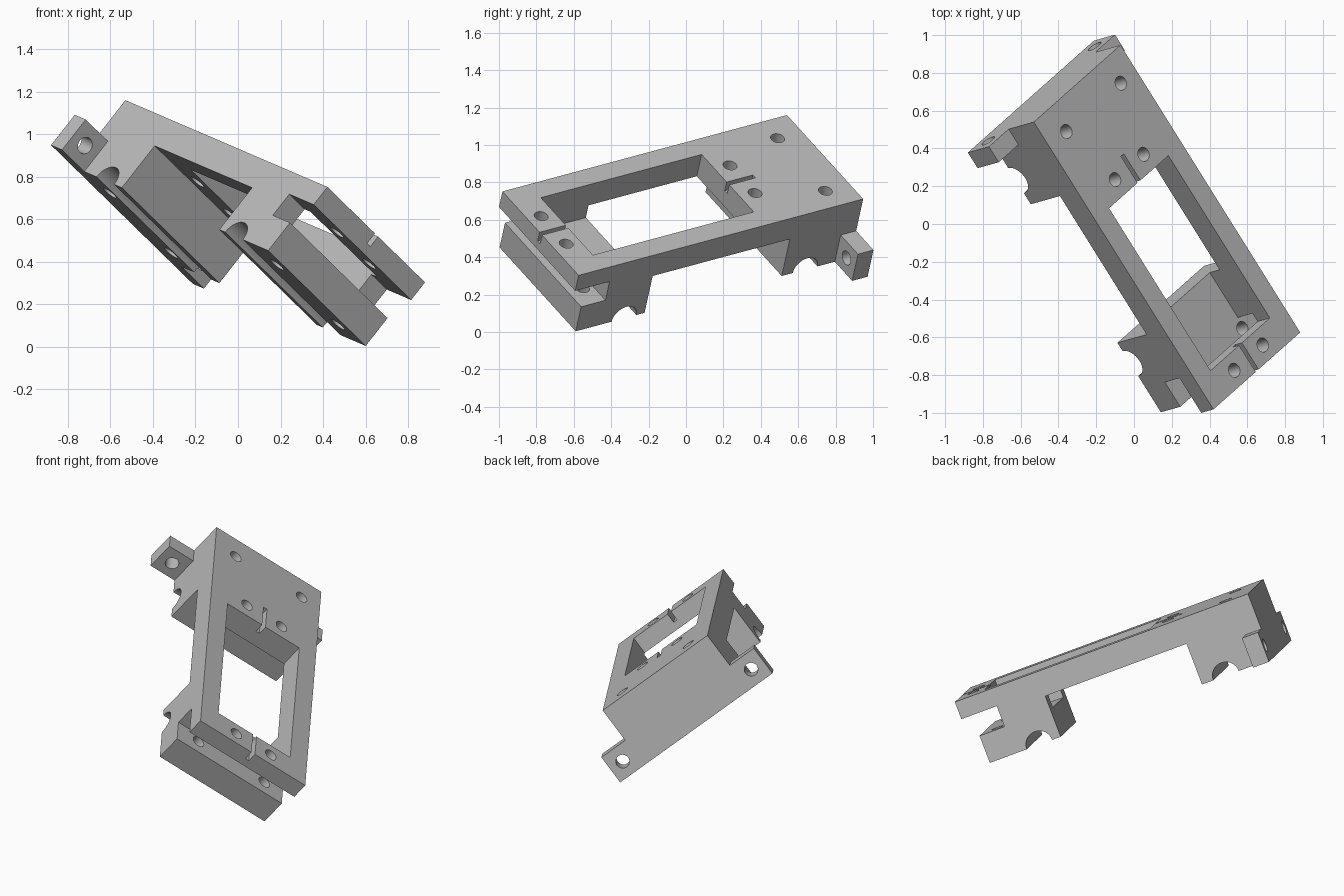
import bpy, bmesh, math
from mathutils import Matrix, Vector

if "Cube" in bpy.data.objects:
    bpy.data.objects.remove(bpy.data.objects["Cube"], do_unlink=True)

# Part frame: x along the plate, y across it, z out of its top face
u = Vector((0.517, -0.827, -0.222)).normalized()
v = Vector((0.603, 0.537, -0.590))
v = (v - u * v.dot(u)).normalized()
n = u.cross(v)
FRAME = Matrix.Translation((-0.53, 0.54, 1.16)) @ Matrix((u, v, n)).transposed().to_4x4()

LENGTH, WIDTH, PLATE, DEPTH = 1.84, 0.76, 0.15, 0.404

grey = bpy.data.materials.new("plain grey")
grey.use_nodes = True
grey.diffuse_color = (0.5, 0.5, 0.5, 1)
grey.node_tree.nodes["Principled BSDF"].inputs["Base Color"].default_value = (0.5, 0.5, 0.5, 1)


def finish(name, bm):
    bmesh.ops.recalc_face_normals(bm, faces=bm.faces)
    mesh = bpy.data.meshes.new(name)
    bm.to_mesh(mesh)
    bm.free()
    mesh.materials.append(grey)
    obj = bpy.data.objects.new(name, mesh)
    bpy.context.scene.collection.objects.link(obj)
    obj.matrix_world = FRAME
    return obj


def extrude_profile(name, points, y0, y1):
    """Extrude a side profile of (length, depth) points across the width."""
    bm = bmesh.new()
    face = bm.faces.new([bm.verts.new((l, y0, -d)) for l, d in points])
    geom = bmesh.ops.extrude_face_region(bm, geom=[face])["geom"]
    verts = [g for g in geom if isinstance(g, bmesh.types.BMVert)]
    bmesh.ops.translate(bm, vec=(0, y1 - y0, 0), verts=verts)
    return finish(name, bm)


def box(name, l0, l1, w0, w1, d0, d1):
    return extrude_profile(name, [(l0, d0), (l1, d0), (l1, d1), (l0, d1)], w0, w1)


def cylinder(name, centre, radius, height, turn=Matrix.Identity(4)):
    bm = bmesh.new()
    l, w, d = centre
    bmesh.ops.create_cone(bm, cap_ends=True, segments=32, radius1=radius, radius2=radius,
                          depth=height, matrix=Matrix.Translation((l, w, -d)) @ turn)
    return finish(name, bm)


def cut(obj, cutters):
    for c in cutters:
        c.hide_render = True
        mod = obj.modifiers.new("cut", "BOOLEAN")
        mod.operation, mod.solver, mod.object = "DIFFERENCE", "EXACT", c
    bpy.context.view_layer.update()
    graph = bpy.context.evaluated_depsgraph_get()
    mesh = bpy.data.meshes.new_from_object(obj.evaluated_get(graph))
    obj.modifiers.clear()
    obj.data = mesh
    for c in cutters:
        bpy.data.objects.remove(c, do_unlink=True)


# Side profile: plate, rear block, front block with its open slot
bracket = extrude_profile("bracket_body", [
    (0, 0), (LENGTH, 0), (LENGTH, 0.107), (1.618, 0.107), (1.618, 0.235),
    (1.775, 0.235), (1.775, DEPTH), (1.33, DEPTH), (1.33, PLATE),
    (0.443, PLATE), (0.443, DEPTH), (0, DEPTH)], 0, WIDTH)

# Window, reaching down into the front block
cutters = [box("window_cutter", 0.63, 1.67, 0.12, 0.64, -0.1, 0.235)]

# Rod grooves under both blocks
across = Matrix.Rotation(math.pi / 2, 4, "X")
for l in (0.292, 1.463):
    cutters.append(cylinder("groove_cutter", (l, WIDTH / 2, DEPTH), 0.08, 1.2, across))

# Screw holes: long ones through the blocks, short ones beside the window
for w in (0.15, 0.627):
    cutters.append(cylinder("block_hole_cutter", (0.158, w, 0.2), 0.038, 0.8))
    cutters.append(cylinder("block_hole_cutter", (1.68, w, 0.4), 0.038, 0.5))
for w in (0.255, 0.505):
    for l in (0.534, 1.755):
        cutters.append(cylinder("plate_hole_cutter", (l, w, 0.05), 0.038, 0.25))

# Narrow wire slits at both ends of the window
cutters.append(box("slit_cutter", 0.46, 0.66, 0.37, 0.395, -0.1, 0.06))
cutters.append(box("slit_cutter", 1.64, 1.9, 0.37, 0.395, -0.1, 0.06))
cut(bracket, cutters)

# Mounting lugs on both sides of the rear end
along = Matrix.Rotation(math.pi / 2, 4, "Y")
for side, w0 in (("right", -0.173), ("left", WIDTH)):
    lug = box(side + "_mounting_lug", 0, 0.1, w0, w0 + 0.173, 0.22, DEPTH)
    cut(lug, [cylinder("lug_hole_cutter", (0.05, w0 + 0.087, 0.312), 0.04, 0.4, along)])

# Smooth the round walls, keep the edges sharp
bpy.ops.object.select_all(action="DESELECT")
for obj in bpy.context.scene.objects:
    if obj.type == "MESH" and (obj == bracket or obj.name.endswith("lug")):
        obj.select_set(True)
        bpy.context.view_layer.objects.active = obj
bpy.ops.object.shade_smooth_by_angle(angle=math.radians(30))
